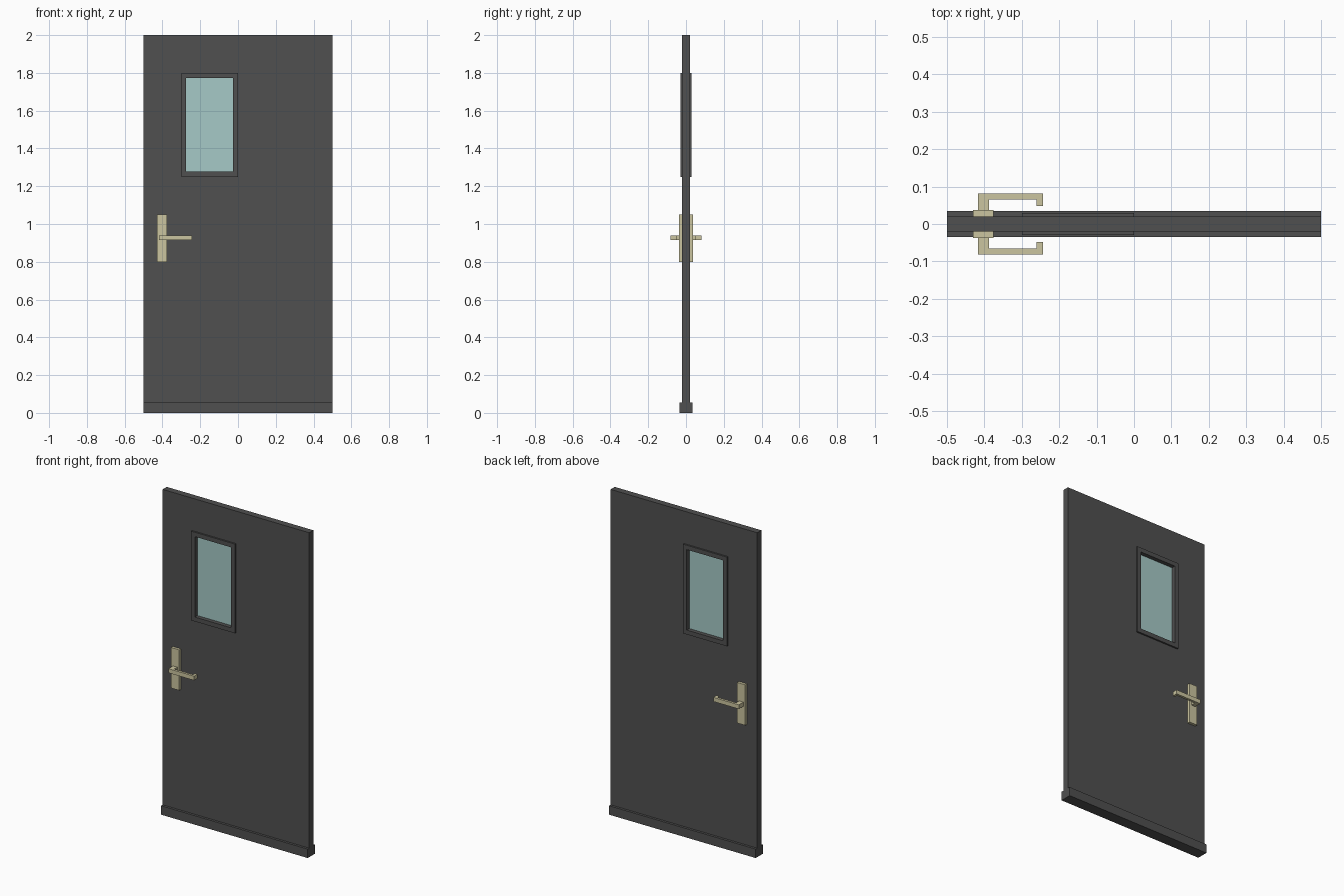
import bpy, bmesh

if "Cube" in bpy.data.objects:
    bpy.data.objects.remove(bpy.data.objects["Cube"])


def material(name, rgb):
    m = bpy.data.materials.new(name)
    m.diffuse_color = (*rgb, 1)
    m.use_nodes = True
    m.node_tree.nodes["Principled BSDF"].inputs["Base Color"].default_value = m.diffuse_color
    return m


DARK = material("dark_paint", (0.08, 0.08, 0.08))
BRASS = material("pale_brass", (0.6, 0.56, 0.35))
GLASS = material("glass", (0.38, 0.59, 0.57))


def finish(name, bm, mat, mirror=False):
    bmesh.ops.recalc_face_normals(bm, faces=bm.faces)
    me = bpy.data.meshes.new(name)
    bm.to_mesh(me)
    bm.free()
    me.materials.append(mat)
    ob = bpy.data.objects.new(name, me)
    bpy.context.collection.objects.link(ob)
    if mirror:
        mod = ob.modifiers.new("other_side", "MIRROR")
        mod.use_axis = (False, True, False)
    return ob


def box(name, x, y, z, mat, mirror=False):
    bm = bmesh.new()
    bmesh.ops.create_cube(bm, size=1)
    for v in bm.verts:
        v.co = [(a + b) / 2 + c * (b - a) for (a, b), c in zip((x, y, z), v.co)]
    return finish(name, bm, mat, mirror)


def ring(name, outer, inner, half, mat):
    """Rectangular slab with a rectangular opening; rects are x0, x1, z0, z1."""
    bm = bmesh.new()

    def loop(r, y):
        x0, x1, z0, z1 = r
        return [bm.verts.new((x, y, z)) for x, z in ((x0, z0), (x1, z0), (x1, z1), (x0, z1))]

    loops = [loop(outer, -half), loop(outer, half), loop(inner, half), loop(inner, -half)]
    for k in range(4):
        a, b = loops[k], loops[(k + 1) % 4]
        for i in range(4):
            j = (i + 1) % 4
            bm.faces.new((a[i], a[j], b[j], b[i]))
    return finish(name, bm, mat)


# Door leaf, bottom strip and glazed window
frame = (-0.30, 0.0, 1.25, 1.80)
opening = (-0.274, -0.026, 1.277, 1.773)
ring("door_leaf", (-0.5, 0.5, 0.055, 2.0), frame, 0.02, DARK)
box("bottom_strip", (-0.5, 0.5), (-0.035, 0.035), (0, 0.055), DARK)
ring("window_frame", frame, opening, 0.03, DARK)
box("window_glass", opening[:2], (-0.005, 0.005), opening[2:], GLASS)

# Handle plates on both faces
box("handle_plate", (-0.43, -0.375), (-0.037, -0.019), (0.80, 1.05), BRASS, True)

# Hooked levers: plan profile extruded upwards
bm = bmesh.new()
profile = [(-0.417, -0.03), (-0.417, -0.081), (-0.243, -0.081), (-0.243, -0.048),
           (-0.26, -0.048), (-0.26, -0.066), (-0.388, -0.066), (-0.388, -0.03)]
face = bm.faces.new([bm.verts.new((x, y, 0.914)) for x, y in profile])
top = bmesh.ops.extrude_face_region(bm, geom=[face])
bmesh.ops.translate(bm, vec=(0, 0, 0.026),
                    verts=[g for g in top["geom"] if isinstance(g, bmesh.types.BMVert)])
finish("handle_lever", bm, BRASS, True)
